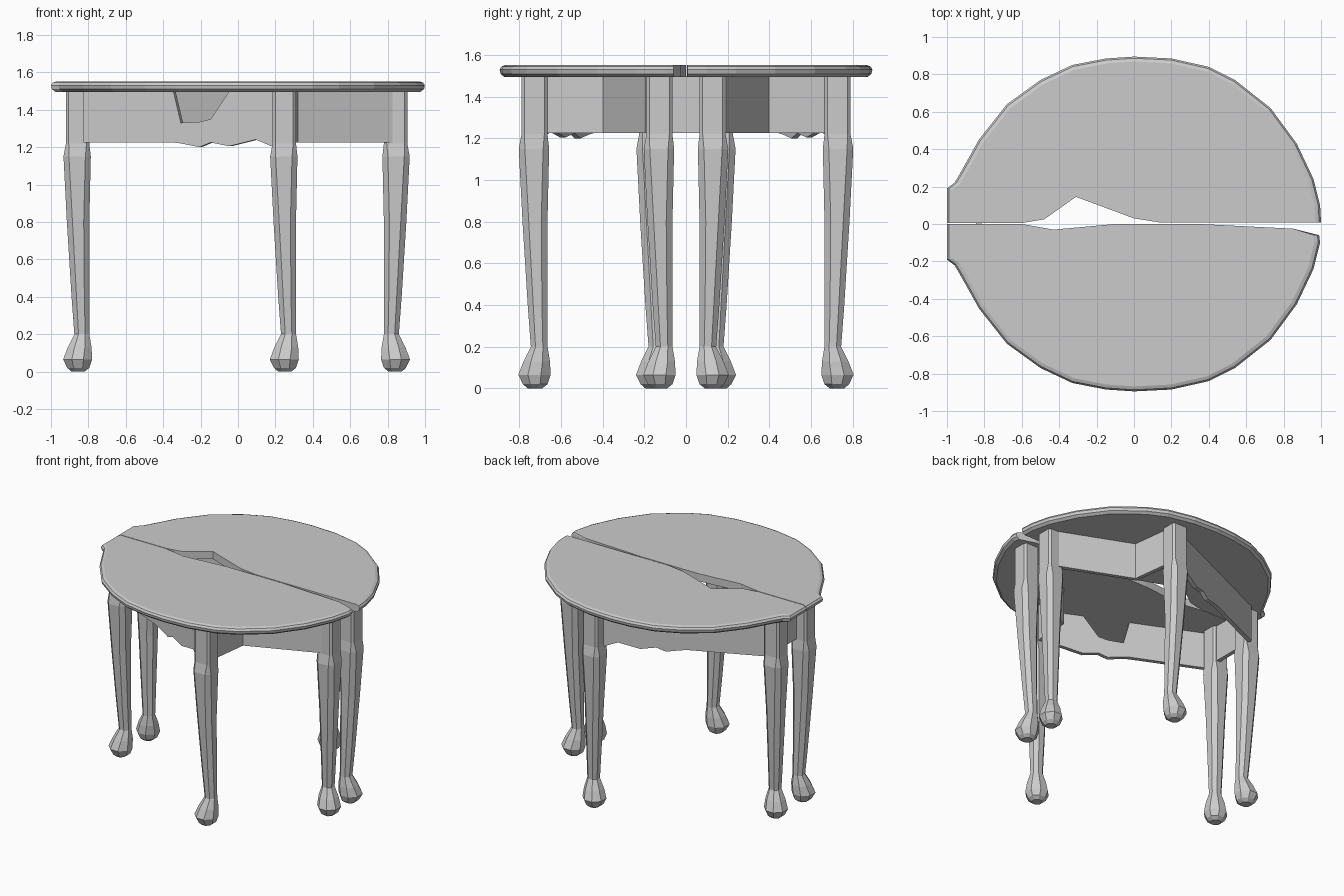
import bpy, bmesh

if "Cube" in bpy.data.objects:
    bpy.data.objects.remove(bpy.data.objects["Cube"])


def make_object(name, bm):
    bmesh.ops.recalc_face_normals(bm, faces=bm.faces)
    mesh = bpy.data.meshes.new(name)
    bm.to_mesh(mesh)
    bm.free()
    obj = bpy.data.objects.new(name, mesh)
    bpy.context.collection.objects.link(obj)
    return obj


def loft(name, rings):
    """Closed solid from a stack of equal-sized rings of 3D points."""
    bm = bmesh.new()
    loops = [[bm.verts.new(p) for p in ring] for ring in rings]
    n = len(loops[0])
    for a, b in zip(loops, loops[1:]):
        for i in range(n):
            j = (i + 1) % n
            bm.faces.new((a[i], a[j], b[j], b[i]))
    bm.faces.new(loops[0])
    bm.faces.new(loops[-1])
    return make_object(name, bm)


# Table top: two half ovals with ragged inner edges and a rounded rim
RIM = [(0.995, 0.1), (0.96, 0.24), (0.87, 0.43), (0.73, 0.62), (0.54, 0.77), (0.40, 0.84),
       (0.2, 0.885), (0.0, 0.895), (-0.15, 0.885), (-0.33, 0.85), (-0.5, 0.77), (-0.68, 0.64),
       (-0.83, 0.45), (-0.93, 0.27), (-0.96, 0.22), (-1.0, 0.19)]
INNER = {
    "back_top_half": (1, [(-1.0, 0.005), (-0.6, 0.005), (-0.48, 0.025), (-0.31, 0.145),
                          (0.0, 0.03), (0.14, 0.008), (1.0, 0.008)]),
    "front_top_half": (-1, [(-1.0, 0.0), (-0.6, 0.0), (-0.43, 0.03), (-0.1, 0.0),
                            (0.35, 0.0), (0.85, 0.025), (0.99, 0.06)]),
}
for name, (side, inner) in INNER.items():
    rings = []
    for z, s in ((1.495, 0.975), (1.51, 0.995), (1.53, 1.0), (1.545, 0.99), (1.552, 0.97)):
        ring = [(x * s, y * s * side, z) for x, y in RIM]
        ring += [(x * s if abs(x) > 0.95 else x, y * side, z) for x, y in inner]
        rings.append(ring)
    loft(name, rings)

# Legs: chamfered square sections, straight inside, swelling to a knee and a club foot
SECTIONS = [(1.50, 0.0, 0.125, 0.12), (1.22, 0.0, 0.125, 0.12), (1.15, -0.008, 0.138, 0.2),
            (0.8, 0.0, 0.12, 0.25), (0.4, 0.0, 0.095, 0.28), (0.2, 0.0, 0.08, 0.28),
            (0.13, -0.012, 0.115, 0.28), (0.065, -0.015, 0.14, 0.3), (0.02, 0.0, 0.118, 0.3),
            (0.0, 0.025, 0.095, 0.3)]


def leg(name, x0, y0, sx, sy):
    rings = []
    for z, lo, hi, chamfer in SECTIONS:
        c = (hi - lo) * chamfer
        pts = [(lo + c, lo), (hi - c, lo), (hi, lo + c), (hi, hi - c),
               (hi - c, hi), (lo + c, hi), (lo, hi - c), (lo, lo + c)]
        rings.append([(x0 + sx * u, y0 + sy * v, z) for u, v in pts])
    loft(name, rings)


# Apron panels: thin walls given as (x, y, bottom, top)
def apron(name, path, side=1):
    bm = bmesh.new()
    cols = [(bm.verts.new((x, y * side, b)), bm.verts.new((x, y * side, t))) for x, y, b, t in path]
    for (a, b), (c, d) in zip(cols, cols[1:]):
        bm.faces.new((a, c, d, b))
    obj = make_object(name, bm)
    mod = obj.modifiers.new("thickness", "SOLIDIFY")
    mod.thickness = 0.03
    mod.offset = 0


# Long panel lower edge dips near its middle; the front one is broken open at the top
LONG = [(-0.82, 1.225), (-0.34, 1.225), (-0.30, 1.22), (-0.20, 1.20), (-0.14, 1.225),
        (-0.04, 1.205), (0.10, 1.24), (0.15, 1.22), (0.24, 1.18)]
BROKEN = {-0.30: 1.33, -0.20: 1.335, -0.14: 1.35}

for side, word in ((-1, "front"), (1, "back")):
    leg(word + "_left_leg", -0.795, side * 0.1, -1, side)
    leg(word + "_side_leg", 0.31, side * 0.665, -1, side)
    leg(word + "_right_leg", 0.78, side * 0.065, 1, side)
    long_path = [(x, 0.61 + 0.45 * x, b, BROKEN.get(x, 1.5) if side < 0 else 1.5)
                 for x, b in LONG]
    apron(word + "_long_apron", long_path, side)
    apron(word + "_short_apron", [(0.27, 0.69, 1.225, 1.5), (0.31, 0.39, 1.225, 1.5),
                                  (0.82, 0.18, 1.225, 1.5)], side)

# Left end panel between the paired legs
apron("left_end_apron", [(-0.83, -0.16, 1.225, 1.5), (-0.83, 0.16, 1.225, 1.5)])
